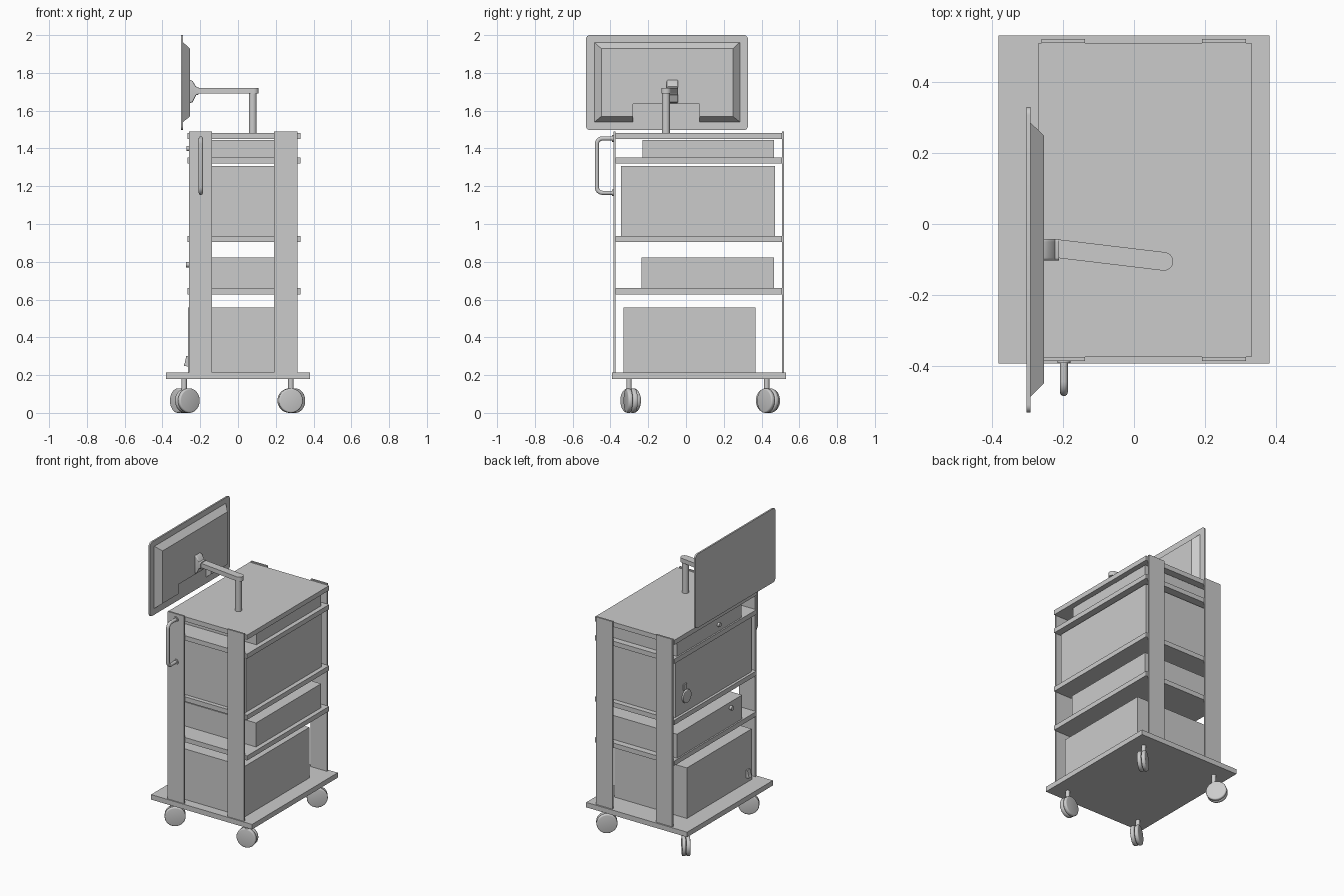
import bpy, bmesh, math
from mathutils import Vector, Matrix

old = bpy.data.objects.get("Cube")
if old:
    bpy.data.objects.remove(old, do_unlink=True)

grey = bpy.data.materials.new("light_grey")
grey.use_nodes = True
GREY = (0.6, 0.6, 0.6, 1)
grey.diffuse_color = GREY
grey.node_tree.nodes["Principled BSDF"].inputs["Base Color"].default_value = GREY


def finish(name, bm, smooth=False):
    bmesh.ops.recalc_face_normals(bm, faces=bm.faces)
    me = bpy.data.meshes.new(name)
    bm.to_mesh(me)
    bm.free()
    me.materials.append(grey)
    ob = bpy.data.objects.new(name, me)
    bpy.context.collection.objects.link(ob)
    if smooth:
        bpy.ops.object.select_all(action='DESELECT')
        ob.select_set(True)
        bpy.context.view_layer.objects.active = ob
        bpy.ops.object.shade_smooth_by_angle(angle=math.radians(35))
    return ob


def box(name, x, y, z):
    """Box from (low, high) ranges on each axis."""
    bm = bmesh.new()
    bmesh.ops.create_cube(bm, size=1)
    for v in bm.verts:
        v.co = [r[0] if c < 0 else r[1] for c, r in zip(v.co, (x, y, z))]
    return finish(name, bm)


def loft(name, loops, smooth=False):
    """Skin between matching point loops and cap both ends."""
    bm = bmesh.new()
    rings = [[bm.verts.new(p) for p in loop] for loop in loops]
    n = len(rings[0])
    for a, b in zip(rings, rings[1:]):
        for i in range(n):
            j = (i + 1) % n
            bm.faces.new((a[i], a[j], b[j], b[i]))
    bm.faces.new(rings[0])
    bm.faces.new(rings[-1])
    return finish(name, bm, smooth)


def cylinder(name, centre, axis, radius, depth, bevel=0.0, sides=32):
    bm = bmesh.new()
    bmesh.ops.create_cone(bm, cap_ends=True, segments=sides, radius1=radius,
                          radius2=radius, depth=depth)
    if bevel:
        rim = [e for e in bm.edges if abs(e.verts[0].co.z - e.verts[1].co.z) < 1e-5]
        bmesh.ops.bevel(bm, geom=rim, offset=bevel, segments=3, affect='EDGES', profile=0.5)
    turn = Vector((0, 0, 1)).rotation_difference(Vector(axis)).to_matrix().to_4x4()
    bm.transform(Matrix.Translation(centre) @ turn)
    return finish(name, bm, True)


def rounded_rect(a, b, r, steps=6):
    """Outline of a rounded rectangle spanning the ranges a and b."""
    pts = []
    corners = [(a[1] - r, b[1] - r), (a[0] + r, b[1] - r),
               (a[0] + r, b[0] + r), (a[1] - r, b[0] + r)]
    for k, (u, v) in enumerate(corners):
        for i in range(steps + 1):
            t = math.pi / 2 * (k + i / steps)
            pts.append((u + r * math.cos(t), v + r * math.sin(t)))
    return pts


# Base plate and shelves
box("base_plate", (-.38, .38), (-.392, .53), (.18, .214))
SX, SY = (-.268, .33), (-.373, .508)
for name, top in (("top_shelf", 1.482), ("upper_shelf", 1.353),
                  ("middle_shelf", .937), ("lower_shelf", .66)):
    box(name, SX, SY, (top - .032, top))

# Four flat uprights
for side, x in (("right", (-.26, -.137)), ("left", (.191, .314))):
    box("front_upright_" + side, x, (-.385, -.373), (.214, 1.49))
    box("back_upright_" + side, x, (.508, .52), (.214, 1.49))

# Equipment boxes on the shelves
box("bottom_unit", (-.264, .28), (-.33, .367), (.214, .558))
box("lower_unit", (-.258, .30), (-.235, .465), (.66, .823))
box("large_unit", (-.25, .30), (-.345, .472), (.937, 1.307))
box("upper_unit", (-.258, .30), (-.23, .465), (1.353, 1.445))

# Controls on the units
cylinder("upper_knob", (-.262, .02, 1.40), (1, 0, 0), .014, .02)
cylinder("lower_knob", (-.265, -.11, .785), (1, 0, 0), .014, .02)
cylinder("round_dial", (-.253, .355, 1.04), (1, 0, 0), .045, .014, .004)
box("dial_socket", (-.258, -.25), (.36, .39), (1.09, 1.13))
switch = [(-.264, .245), (-.288, .25), (-.282, .265), (-.274, .30), (-.264, .30)]
loft("rocker_switch", [[(x, y, z) for x, z in switch] for y in (-.30, -.27)])

# Push handle: a bent tube
cu = bpy.data.curves.new("push_handle", 'CURVE')
cu.dimensions = '3D'
cu.bevel_depth = .0115
cu.bevel_resolution = 3
path = [(-.38, 1.165)]
R = .03
for cz, start in ((1.165 + R, -90), (1.453 - R, 180)):
    for i in range(7):
        t = math.radians(start - 15 * i)
        path.append((-.472 + R + R * math.cos(t), cz + R * math.sin(t)))
path.append((-.38, 1.453))
sp = cu.splines.new('POLY')
sp.points.add(len(path) - 1)
for p, (y, z) in zip(sp.points, path):
    p.co = (-.197, y, z, 1)
cu.use_fill_caps = True
cu.materials.append(grey)
bpy.context.collection.objects.link(bpy.data.objects.new("push_handle", cu))
for z in (1.165, 1.453):
    cylinder("handle_foot", (-.197, -.387, z), (0, 1, 0), .018, .008)

# Screen panel with a tapered, notched rear housing
panel = rounded_rect((-.53, .328), (1.497, 2.0), .022)
loft("screen_panel", [[(x, y, z) for y, z in panel] for x in (-.302, -.291)], True)


def housing(x, y0, y1, z0, z1):
    outline = [(y0, z0), (y0, z1), (y1, z1), (y1, z0),
               (.072, z0), (.072, 1.635), (-.28, 1.635), (-.28, z0)]
    return [(x, y, z) for y, z in outline]


loft("screen_housing", [housing(-.291, -.485, .285, 1.54, 1.962),
                        housing(-.253, -.448, .248, 1.57, 1.928)])

# Screen mount, swing arm and post
mount = [(-.253, 1.64, 1.763), (-.24, 1.645, 1.757), (-.222, 1.682, 1.727), (-.21, 1.685, 1.725)]
loft("screen_mount", [[(x, y, z) for y, z in rounded_rect((-.102, -.042), (lo, hi), .008)]
                      for x, lo, hi in mount], True)
start, end = Vector((-.225, -.068)), Vector((.084, -.105))
along = (end - start).normalized()
across = Vector((-along.y, along.x))
arm = [start + across * .026, start - across * .026]
for i in range(13):
    t = math.pi * i / 12 - math.pi / 2
    arm.append(end + along * .026 * math.cos(t) + across * .026 * math.sin(t))
loft("swing_arm", [[(p.x, p.y, z) for p in arm] for z in (1.69, 1.72)], True)
cylinder("arm_post", (.078, -.106, 1.59), (0, 0, 1), .021, .22)

# Swivelled casters: stem position, wheel centre and axle angle
for name, sx, sy, wx, wy, deg in (
        ("front_right", -.285, -.302, -.268, -.293, -56),
        ("front_left", .28, -.302, .276, -.293, -78),
        ("back_right", -.285, .427, -.303, .434, 38),
        ("back_left", .28, .427, .292, .434, -52)):
    t = math.radians(deg)
    axle = Vector((math.cos(t), math.sin(t), 0))
    cylinder(name + "_caster_stem", (sx, sy, .14), (0, 0, 1), .014, .085)
    for s in (-1, 1):
        cylinder(name + "_caster_wheel", Vector((wx, wy, .065)) + axle * .0135 * s,
                 axle, .065, .025, .008)
